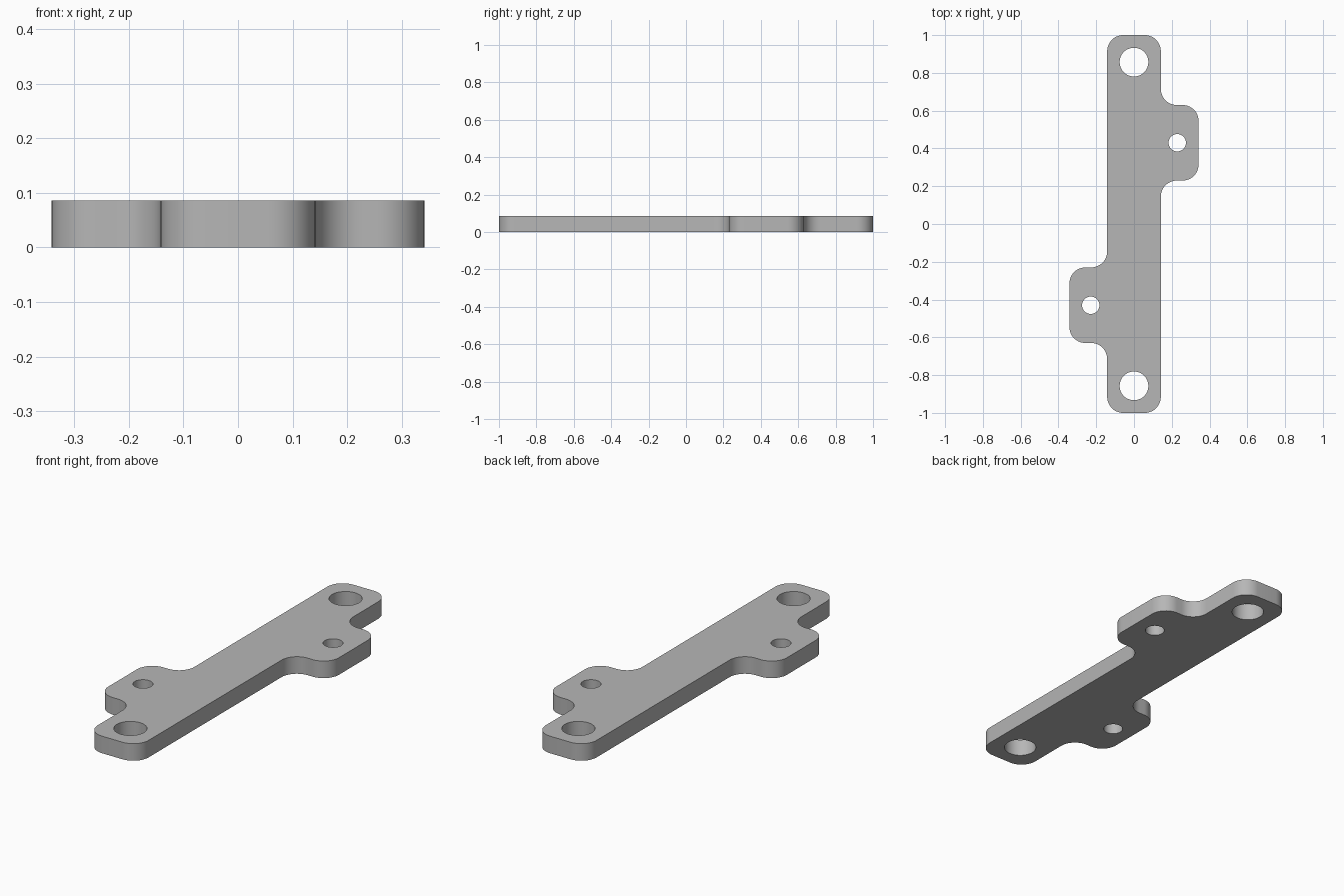
import bpy
import bmesh
from math import cos, sin, pi, radians
from mathutils import Vector

cube = bpy.data.objects.get("Cube")
if cube:
    bpy.data.objects.remove(cube, do_unlink=True)

THICKNESS = 0.086
CORNER = 0.085
HALF_WIDTH, HALF_LENGTH = 0.142, 1.0
TAB_REACH, TAB_NEAR, TAB_FAR = 0.342, 0.23, 0.63
TAB_MID = (TAB_NEAR + TAB_FAR) / 2


def round_corners(points, radius, steps=12):
    """Replace every right-angle corner, inner or outer, by an arc."""
    result = []
    for i, p in enumerate(points):
        to_prev = (points[i - 1] - p).normalized()
        to_next = (points[(i + 1) % len(points)] - p).normalized()
        centre = p + (to_prev + to_next) * radius
        for k in range(steps + 1):
            a = pi / 2 * k / steps
            result.append(centre - radius * (to_next * cos(a) + to_prev * sin(a)))
    return result


def circle(x, y, radius, steps=48):
    return [Vector((x + radius * cos(2 * pi * k / steps),
                    y + radius * sin(2 * pi * k / steps))) for k in range(steps)]


# Outline: one half with its side tab, repeated by a half turn
half = [Vector(p) for p in (
    (HALF_WIDTH, -HALF_LENGTH),
    (HALF_WIDTH, TAB_NEAR), (TAB_REACH, TAB_NEAR),
    (TAB_REACH, TAB_FAR), (HALF_WIDTH, TAB_FAR),
    (HALF_WIDTH, HALF_LENGTH))]
loops = [round_corners(half + [-p for p in half], CORNER)]

# Large end holes and small tab holes
for side in (1, -1):
    loops.append(circle(0, side * 0.857, 0.076))
    loops.append(circle(side * 0.229, side * TAB_MID, 0.046))

# Fill the flat profile and extrude it to a plate
bm = bmesh.new()
edges = []
for loop in loops:
    verts = [bm.verts.new((p.x, p.y, 0)) for p in loop]
    edges += [bm.edges.new((v, verts[i - 1])) for i, v in enumerate(verts)]
bmesh.ops.triangle_fill(bm, edges=edges, use_beauty=True, use_dissolve=False,
                        normal=(0, 0, 1))
extruded = bmesh.ops.extrude_face_region(bm, geom=bm.faces[:], use_keep_orig=True)
top = [g for g in extruded["geom"] if isinstance(g, bmesh.types.BMVert)]
bmesh.ops.translate(bm, verts=top, vec=(0, 0, THICKNESS))
bmesh.ops.recalc_face_normals(bm, faces=bm.faces[:])
mesh = bpy.data.meshes.new("mounting_plate")
bm.to_mesh(mesh)
bm.free()
plate = bpy.data.objects.new("mounting_plate", mesh)
bpy.context.collection.objects.link(plate)

# Plain grey material
grey = bpy.data.materials.new("plain_grey")
grey.use_nodes = True
colour = (0.47, 0.47, 0.47, 1)
grey.diffuse_color = colour
grey.node_tree.nodes["Principled BSDF"].inputs["Base Color"].default_value = colour
mesh.materials.append(grey)

# Smooth arcs, sharp rims
bpy.ops.object.select_all(action="DESELECT")
plate.select_set(True)
bpy.context.view_layer.objects.active = plate
bpy.ops.object.shade_smooth_by_angle(angle=radians(30))
